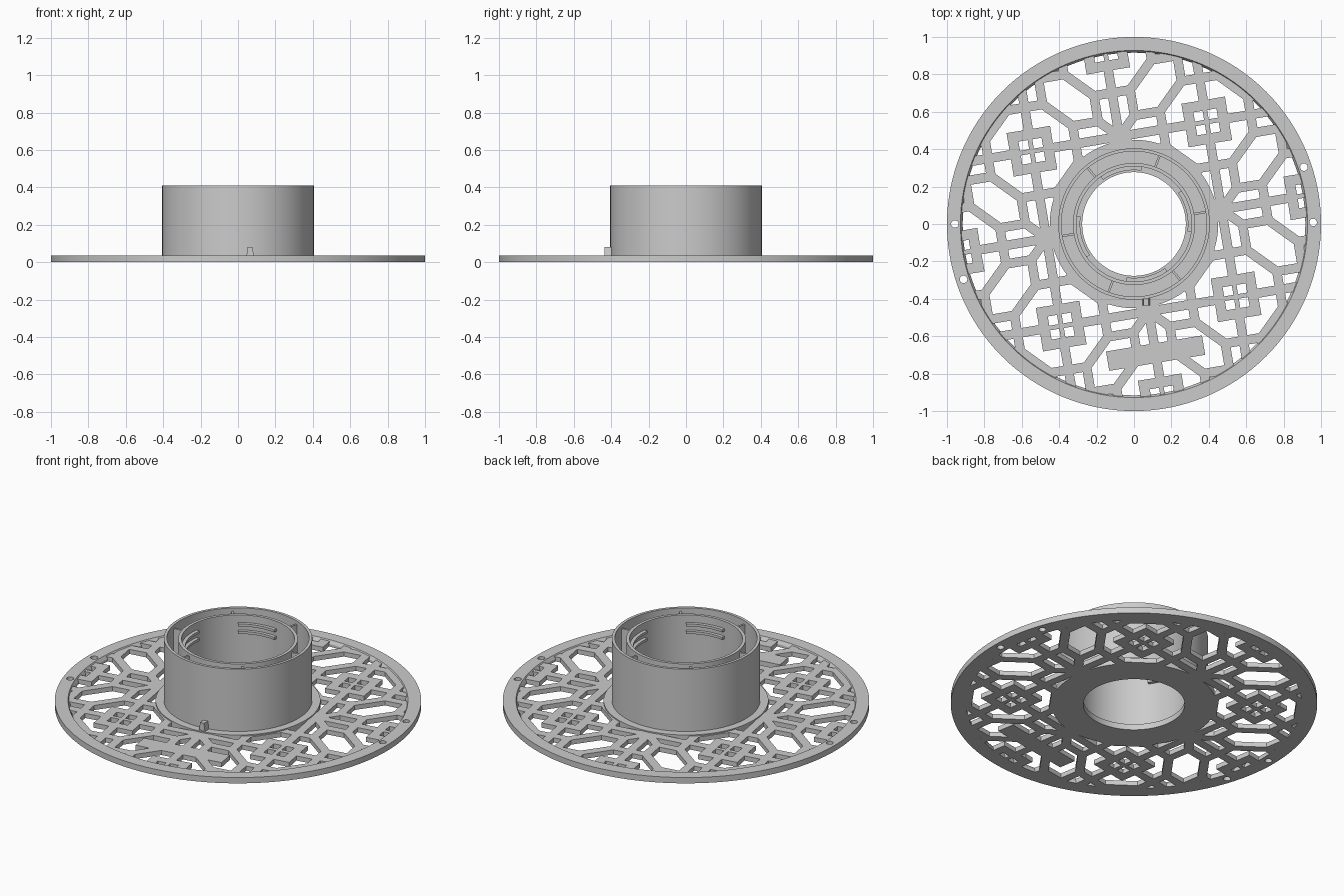
import bpy, bmesh, math
from mathutils import Vector, Matrix

if "Cube" in bpy.data.objects:
    bpy.data.objects.remove(bpy.data.objects["Cube"], do_unlink=True)

grey = bpy.data.materials.new("light grey")
grey.use_nodes = True
grey.diffuse_color = (0.6, 0.6, 0.6, 1)
grey.node_tree.nodes["Principled BSDF"].inputs["Base Color"].default_value = (0.6, 0.6, 0.6, 1)

TILT = math.radians(9.5)     # turn of the lattice about the axis
S = 0.474                    # spacing between star and square knots
D = S / 2                    # half width of the octagons
E = D * 0.414                # half side of the octagons
BAR = 0.05


def finish(bm, name, smooth=False):
    bmesh.ops.recalc_face_normals(bm, faces=bm.faces)
    mesh = bpy.data.meshes.new(name)
    bm.to_mesh(mesh)
    bm.free()
    mesh.materials.append(grey)
    ob = bpy.data.objects.new(name, mesh)
    bpy.context.collection.objects.link(ob)
    if smooth:
        bpy.ops.object.select_all(action="DESELECT")
        ob.select_set(True)
        bpy.context.view_layer.objects.active = ob
        bpy.ops.object.shade_smooth_by_angle(angle=math.radians(30))
    return ob


def lathe(name, profile, start=0, span=360, steps=128):
    """Sweep a closed (radius, height) profile round the z axis."""
    bm = bmesh.new()
    full = span == 360
    rings = []
    for i in range(steps if full else steps + 1):
        a = math.radians(start + span * i / steps)
        rings.append([bm.verts.new((r * math.cos(a), r * math.sin(a), z)) for r, z in profile])
    n = len(profile)
    for i in range(steps):
        a, b = rings[i], rings[(i + 1) % len(rings)]
        for k in range(n):
            bm.faces.new((a[k], b[k], b[(k + 1) % n], a[(k + 1) % n]))
    if not full:
        bm.faces.new(rings[0])
        bm.faces.new(rings[-1])
    return finish(bm, name, True)


def tube(name, r0, r1, z0, z1, **kw):
    return lathe(name, [(r0, z0), (r1, z0), (r1, z1), (r0, z1)], **kw)


def bar(bm, p, q, width, z0, z1, extra=0.0):
    """Straight box from p to q in the plane."""
    p, q = Vector(p), Vector(q)
    d = q - p
    mid = (p + q) / 2
    m = (Matrix.Translation((mid.x, mid.y, (z0 + z1) / 2))
         @ Matrix.Rotation(math.atan2(d.y, d.x), 4, "Z")
         @ Matrix.Diagonal((d.length + 2 * extra, width, z1 - z0, 1)))
    bmesh.ops.create_cube(bm, size=1, matrix=m)


def boolean(ob, cutter, operation):
    mod = ob.modifiers.new("cut", "BOOLEAN")
    mod.object, mod.operation, mod.solver = cutter, operation, "EXACT"
    mod.use_self = True
    bpy.context.view_layer.update()
    dg = bpy.context.evaluated_depsgraph_get()
    mesh = bpy.data.meshes.new_from_object(ob.evaluated_get(dg))
    ob.modifiers.clear()
    ob.data = mesh
    bpy.data.objects.remove(cutter, do_unlink=True)


# Pierced lattice: star knots and square knots alternate on a grid
bm = bmesh.new()
TOP = 0.028


def strip(c, a, b, width=BAR, extra=0.01):
    p, q = Vector(c) + Vector(a), Vector(c) + Vector(b)
    if min(p.length, q.length) < 1.0 and max(p.length, q.length) > 0.4:
        bar(bm, p, q, width, 0, TOP, extra)


for m in range(-3, 4):
    for n in range(-3, 4):
        c = (m * S, n * S)
        if (m, n) == (0, 0) or Vector(c).length > 1.45:
            continue
        for k in range(4):
            rot = Matrix.Rotation(k * math.pi / 2, 2)
            turn = lambda x, y: rot @ Vector((x, y))
            if (m + n) % 2:
                # star knot: axis ray, diagonal ray and pointed hexagon end
                strip(c, turn(0, 0), turn(S - 0.1, 0))
                strip(c, turn(0, 0), turn(E, E))
                strip(c, turn(E, E), turn(S - D, E), extra=0.02)
                strip(c, turn(E, E), turn(E, S - D), extra=0.02)
            else:
                # square knot: frame with cross, surrounded by an octagon
                strip(c, turn(0.09, -0.118), turn(0.09, 0.118), 0.055, 0)
                strip(c, turn(0, 0), turn(0.1, 0), 0.025)
                strip(c, turn(D, -E), turn(D, E))
                strip(c, turn(D, E), turn(E, D))

# Solid label plate on one side of the lattice
bar(bm, (-0.26, -0.70), (0.26, -0.70), 0.105, 0, TOP)
bmesh.ops.rotate(bm, verts=bm.verts, cent=(0, 0, 0), matrix=Matrix.Rotation(TILT, 3, "Z"))
lattice = finish(bm, "lattice")
boolean(lattice, tube("lattice_limit", 0.43, 0.925, -0.1, 0.1), "INTERSECT")

# Outer rim with sloped inner edge and four screw holes
rim = lathe("outer_rim", [(0.916, 0), (1, 0), (1, 0.035), (0.928, 0.035), (0.916, 0.015)])
bm = bmesh.new()
for deg in (0.5, 18.5, 180, 198):
    a = math.radians(deg)
    bmesh.ops.create_cone(bm, cap_ends=True, segments=24, radius1=0.02, radius2=0.02, depth=0.2,
                          matrix=Matrix.Translation((0.958 * math.cos(a), 0.958 * math.sin(a), 0)))
boolean(rim, finish(bm, "screw_holes"), "DIFFERENCE")

# Centre plate and the double-walled collar
tube("centre_plate", 0.277, 0.45, 0, 0.035)
tube("outer_collar", 0.388, 0.405, 0.03, 0.41)
tube("inner_collar", 0.308, 0.326, 0.03, 0.405)

# Thin ribs between the two walls
bm = bmesh.new()
for k in range(6):
    a = TILT + k * math.pi / 3
    u = Vector((math.cos(a), math.sin(a)))
    bar(bm, u * 0.32, u * 0.395, 0.012, 0.03, 0.39)
finish(bm, "collar_ribs")

# Locking ledges inside the collar
for k in range(4):
    for z in (0.30, 0.345):
        tube("locking_ledge", 0.288, 0.312, z, z + 0.015, start=82 + 90 * k, span=43, steps=16)

# Tapered pointer tab at the foot of the collar
bm = bmesh.new()
bar(bm, (0.065, -0.435), (0.065, -0.398), 0.04, 0.03, 0.082)
for v in bm.verts:
    if v.co.z > 0.05:
        v.co.x = 0.065 + (v.co.x - 0.065) * 0.65
finish(bm, "pointer_tab")
